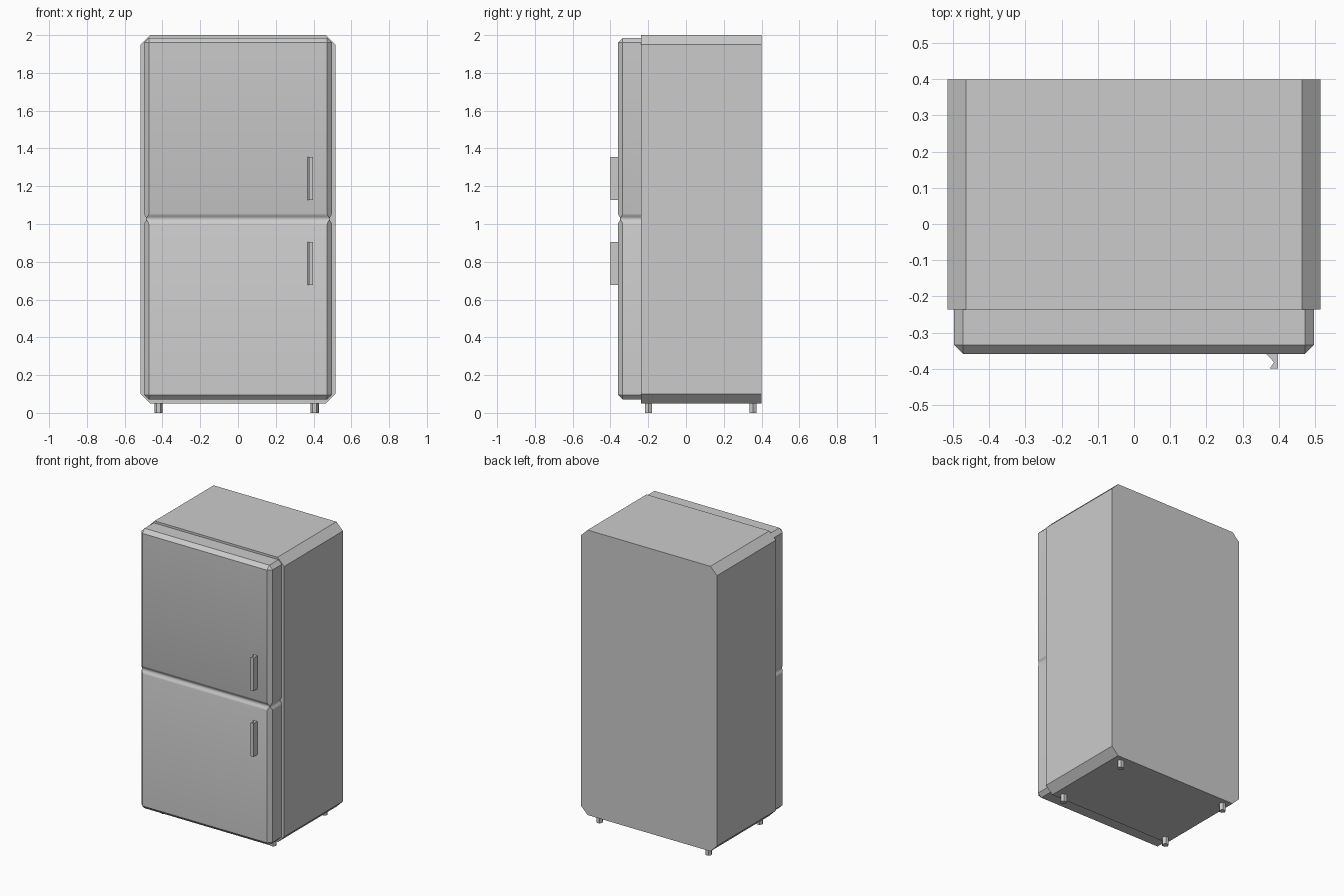
import bpy, bmesh, math

if "Cube" in bpy.data.objects:
    bpy.data.objects.remove(bpy.data.objects["Cube"])


def finish(name, bm):
    bmesh.ops.remove_doubles(bm, verts=bm.verts, dist=1e-5)
    bmesh.ops.recalc_face_normals(bm, faces=bm.faces)
    mesh = bpy.data.meshes.new(name)
    bm.to_mesh(mesh)
    bm.free()
    obj = bpy.data.objects.new(name, mesh)
    bpy.context.collection.objects.link(obj)
    return obj


def loft(name, rings):
    """Skin a stack of closed rings and cap both ends."""
    bm = bmesh.new()
    rows = [[bm.verts.new(p) for p in ring] for ring in rings]
    n = len(rows[0])
    for a, b in zip(rows, rows[1:]):
        for i in range(n):
            j = (i + 1) % n
            bm.faces.new((a[i], a[j], b[j], b[i]))
    bm.faces.new(rows[0])
    bm.faces.new(rows[-1])
    return finish(name, bm)


# Cabinet: chamfered front outline run from front to back
W, C, Z0, Z1 = 0.515, 0.05, 0.05, 2.0
outline = [(-W + C, Z0), (W - C, Z0), (W, Z0 + C), (W, Z1 - C),
           (W - C, Z1), (-W + C, Z1), (-W, Z1 - C), (-W, Z0 + C)]
FRONT = -0.237
loft("cabinet", [[(x, y, z) for x, z in outline] for y in (FRONT, 0.40)])

# Door panel: stacked horizontal sections, pinched to a groove between the doors
DW, DY, B = 0.497, -0.36, 0.025


def door_ring(z, pinch=0.0, cap=False):
    if cap:
        side, front, cx, cy = DW - B, DY + B, DW - B, DY + B
    else:
        side, front = DW - pinch * B / 2, DY + pinch * B / 2
        cx, cy = DW - B + pinch * B / 2, DY + B - pinch * B / 2
    half = [(side, FRONT), (side, cy), (cx, front)]
    pts = half + [(-x, y) for x, y in reversed(half)]
    return [(x, y, z) for x, y in pts]


GROOVE, HALF = 1.027, 0.028
rings = [door_ring(0.07, cap=True), door_ring(0.07 + B)]
for i in range(-4, 5):
    t = i / 4
    rings.append(door_ring(GROOVE + t * HALF,
                           0.98 * (0.5 + 0.5 * math.cos(math.pi * t))))
rings += [door_ring(1.985 - B), door_ring(1.985, cap=True)]
door = loft("door_panel", rings)
bpy.context.view_layer.objects.active = door
door.select_set(True)
bpy.ops.object.shade_smooth_by_angle(angle=math.radians(30))
door.select_set(False)

# Handles: hooked grip profile run vertically
grip = [(0.365, -0.358), (0.387, -0.382), (0.375, -0.40), (0.398, -0.40), (0.398, -0.358)]
for name, z0 in (("upper_handle", 1.128), ("lower_handle", 0.678)):
    loft(name, [[(x, y, z) for x, y in grip] for z in (z0, z0 + 0.228)])

# Feet: short hexagonal pegs
for side, x in (("left", -0.42), ("right", 0.406)):
    for end, y in (("front", -0.198), ("back", 0.354)):
        hexagon = [(x + 0.0215 * math.cos(k * math.pi / 3),
                    y + 0.0215 * math.sin(k * math.pi / 3)) for k in range(6)]
        loft(f"{end}_{side}_foot", [[(px, py, z) for px, py in hexagon] for z in (0, 0.05)])
